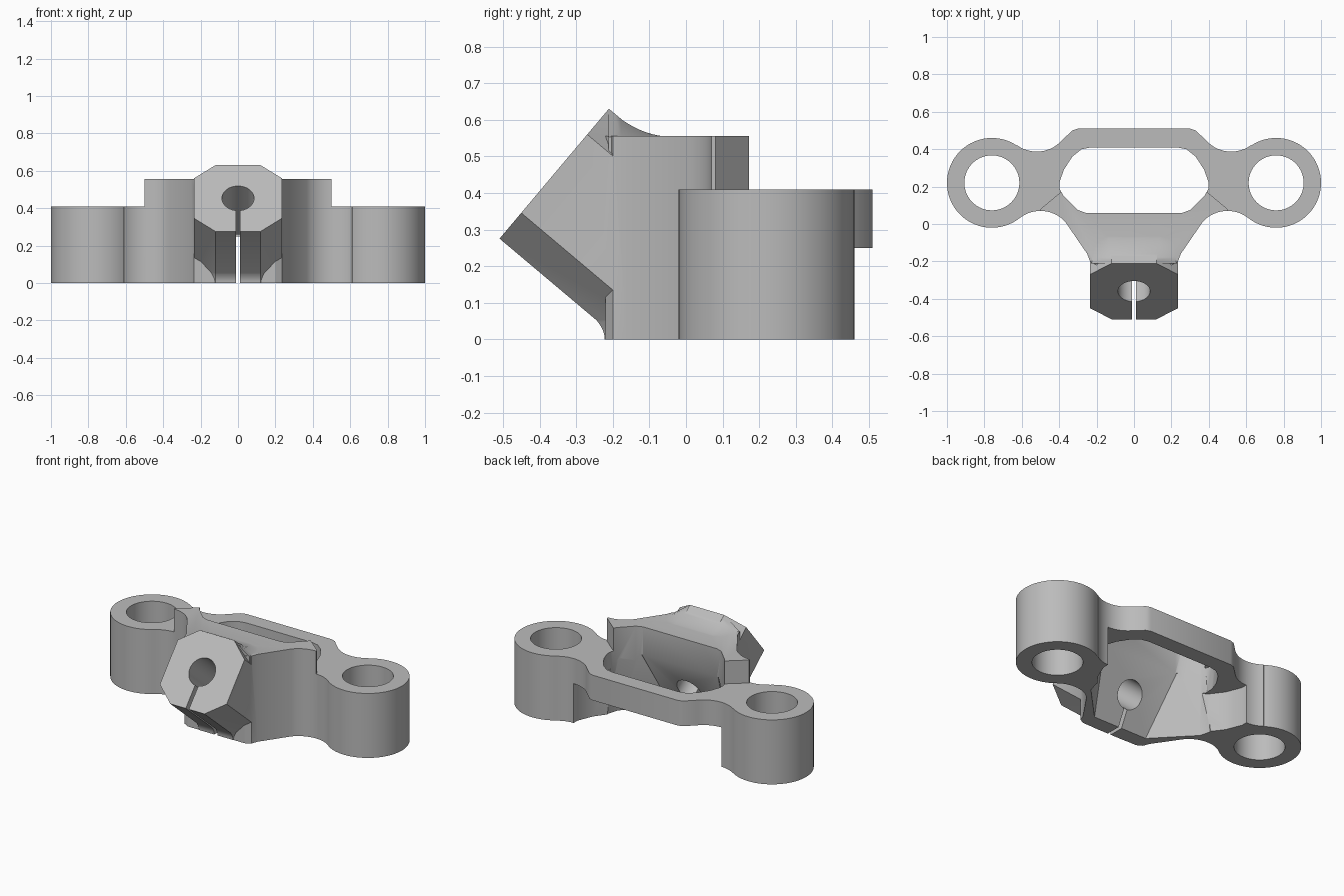
import bpy, bmesh
from math import sin, cos, radians, pi
from mathutils import Vector

if "Cube" in bpy.data.objects:
    bpy.data.objects.remove(bpy.data.objects["Cube"])

grey = bpy.data.materials.new("metal grey")
grey.use_nodes = True
COLOUR = (0.5, 0.5, 0.5, 1)
grey.diffuse_color = COLOUR
grey.node_tree.nodes["Principled BSDF"].inputs["Base Color"].default_value = COLOUR


def loft(name, rings):
    """Closed solid through rings of equal point count."""
    bm = bmesh.new()
    rows = [[bm.verts.new(p) for p in ring] for ring in rings]
    n = len(rows[0])
    for a, b in zip(rows, rows[1:]):
        for i in range(n):
            j = (i + 1) % n
            bm.faces.new((a[i], a[j], b[j], b[i]))
    bm.faces.new(rows[0][::-1])
    bm.faces.new(rows[-1])
    bmesh.ops.recalc_face_normals(bm, faces=bm.faces)
    me = bpy.data.meshes.new(name)
    bm.to_mesh(me)
    bm.free()
    ob = bpy.data.objects.new(name, me)
    bpy.context.collection.objects.link(ob)
    me.materials.append(grey)
    return ob


def prism(name, outline, z0, z1):
    return loft(name, [[(x, y, z) for x, y in outline] for z in (z0, z1)])


def mirrored(half):
    return half + [(-x, y) for x, y in reversed(half)]


def arc(cx, cy, r, a0, a1, steps):
    angles = [radians(a0 + (a1 - a0) * i / steps) for i in range(steps + 1)]
    return [(cx + r * cos(a), cy + r * sin(a)) for a in angles]


def circle(cx, cy, r, steps=64):
    return arc(cx, cy, r, 0, 360, steps)[:-1]


def combine(target, tool, operation):
    mod = target.modifiers.new("combine", 'BOOLEAN')
    mod.operation, mod.solver, mod.object = operation, 'EXACT', tool
    bpy.context.view_layer.objects.active = target
    bpy.ops.object.modifier_apply(modifier=mod.name)
    bpy.data.objects.remove(tool)


# Tilted frame of the clamp: inward axis and the up direction of its face
INWARD = Vector((0, 0.765, -0.644))
UP = Vector((0, 0.644, 0.765))
FACE = Vector((0, -0.36, 0.453))


def tilted(name, outline, d0, d1):
    return loft(name, [[FACE + INWARD * d + UP * v + Vector((u, 0, 0))
                        for u, v in outline] for d in (d0, d1)])


# Central frame with concave necks towards the bosses
half = [(0.3, 0.51), (0.33, 0.5)]
half += arc(0.52, 0.567, 0.18, -138, -55, 14)
half += [(0.68, 0.4), (0.68, 0.05)]
half += arc(0.5, -0.11, 0.18, 52, 137, 14)
half += [(0.25, -0.16), (0.235, -0.2), (0.2, -0.22)]
body = prism("clamp_bracket", mirrored(half), 0, 0.556)

# Lower everything behind the raised front wall
step = [(0.5, -0.4), (0.5, 0.08), (0.39, 0.172)]
step = [(1.2, 0.8), (1.2, -0.4)] + step
combine(body, prism("step_cutter", mirrored(step), 0.41, 0.8), 'DIFFERENCE')

# End bosses
for s in (-1, 1):
    combine(body, prism("boss", circle(s * 0.76, 0.22, 0.24), 0, 0.41), 'UNION')

# Tilted octagonal clamp block
octagon = [(0.12, 0.232), (0.235, 0.14), (0.235, -0.14), (0.12, -0.232)]
combine(body, tilted("clamp_block", mirrored(octagon), 0, 0.42), 'UNION')

# Curved blend from the block top down to the flat wall top
rings = []
for i in range(11):
    t = i / 10
    y, z = -0.212 + 0.172 * t, 0.554 + 0.075 * (1 - t) ** 2
    w = 0.12 + 0.02 * t
    rings.append([(-0.23, y, 0.5), (-0.23, y, 0.553), (-w, y, z),
                  (w, y, z), (0.23, y, 0.553), (0.23, y, 0.5)])
combine(body, loft("top_blend", rings), 'UNION')

# Small flare at the foot of the block
rings = []
for i in range(7):
    t = i / 6
    y = -0.222 - 0.04 * t ** 2
    rings.append([(x, yy, 0.07 * t) for x, yy in
                  ((-0.12, y), (0.12, y), (0.2, -0.15), (-0.2, -0.15))])
combine(body, loft("foot_blend", rings), 'UNION')

# Central opening
opening = [(0.26, 0.06), (0.3, 0.075), (0.38, 0.155), (0.398, 0.19), (0.398, 0.225),
           (0.375, 0.29), (0.33, 0.36), (0.28, 0.4), (0.23, 0.41)]
combine(body, prism("opening_cutter", mirrored(opening), -0.1, 0.9), 'DIFFERENCE')

# Pocket that widens downward inside the front wall
low = mirrored([(0.19, -0.13), (0.41, 0.1), (0.43, 0.17), (0.41, 0.24)])
high = mirrored([(0.27, 0.061), (0.37, 0.15), (0.39, 0.18), (0.39, 0.23)])
combine(body, loft("pocket_cutter", [[(x, y, -0.01) for x, y in low],
                                     [(x, y, 0.38) for x, y in high]]), 'DIFFERENCE')

# Undercut below the rear bar
under = [(0.36, 0.13), (0.42, 0.17), (0.48, 0.25), (0.52, 0.35), (0.52, 0.7)]
combine(body, prism("undercut_cutter", mirrored(under), -0.1, 0.25), 'DIFFERENCE')

# Boss holes
for s in (-1, 1):
    combine(body, prism("hole_cutter", circle(s * 0.76, 0.22, 0.147), -0.1, 0.6), 'DIFFERENCE')

# Clamp bore and its slit
combine(body, tilted("bore_cutter", circle(0, 0, 0.086, 48), -0.1, 0.6), 'DIFFERENCE')
slit = mirrored([(0.011, -0.01), (0.011, -0.6)])
combine(body, tilted("slit_cutter", slit, -0.1, 0.53), 'DIFFERENCE')

# Shading
bpy.ops.object.select_all(action='DESELECT')
body.select_set(True)
bpy.context.view_layer.objects.active = body
bpy.ops.object.shade_smooth_by_angle(angle=radians(28))
